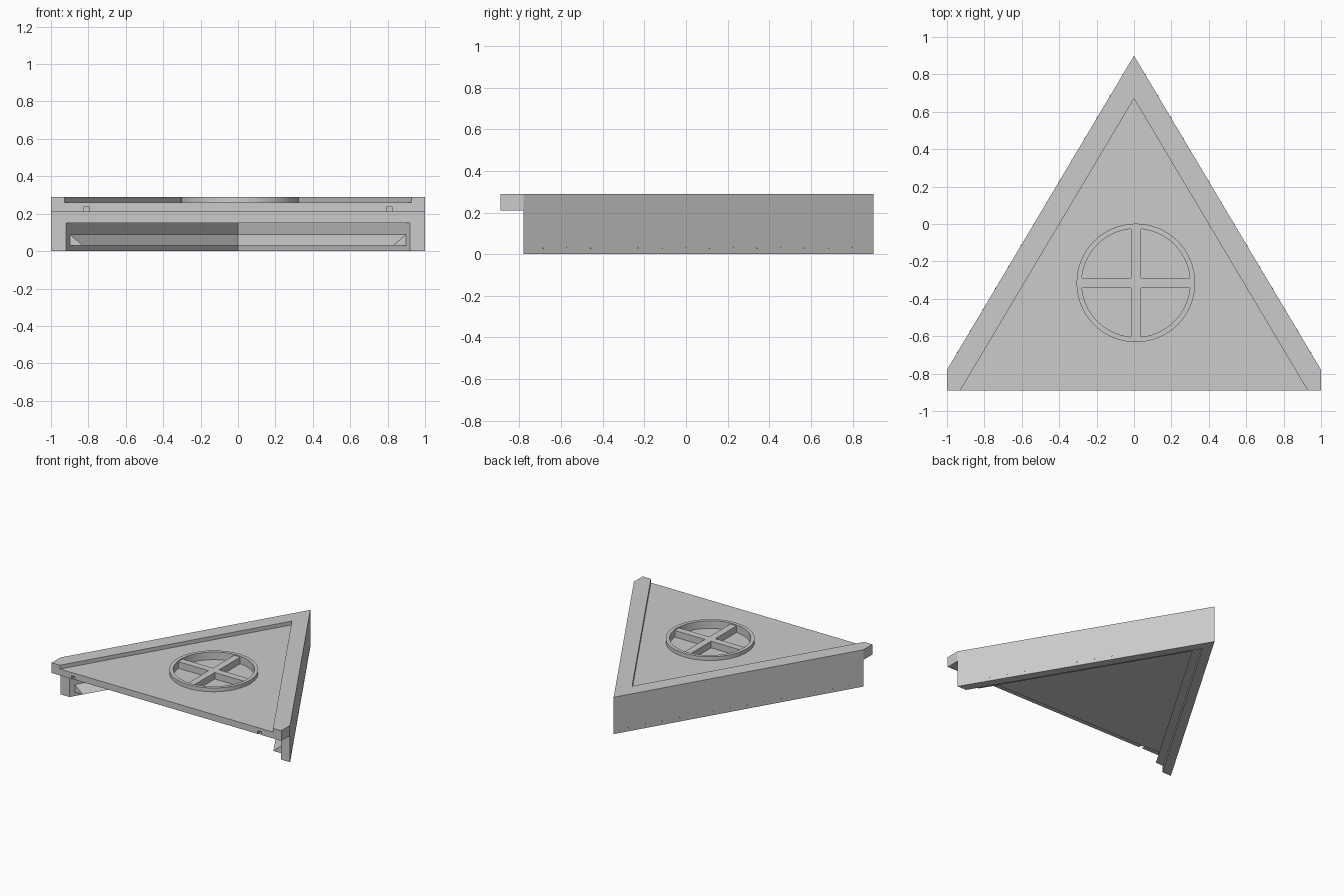
import bpy
import bmesh
from math import radians
from mathutils import Matrix, Vector

cube = bpy.data.objects.get("Cube")
if cube:
    bpy.data.objects.remove(cube, do_unlink=True)

SLOPE = 1.68          # run of the slanted sides, y per x
FRONT, STEP, TIP = -0.89, -0.78, 0.9
TOP = 0.29
CENTRE = (0.01, -0.315)

grey = bpy.data.materials.new("plain grey")
grey.use_nodes = True
grey.diffuse_color = (0.6, 0.6, 0.6, 1)
grey.node_tree.nodes["Principled BSDF"].inputs["Base Color"].default_value = (0.6, 0.6, 0.6, 1)


def make(name, bm):
    bmesh.ops.recalc_face_normals(bm, faces=bm.faces)
    mesh = bpy.data.meshes.new(name)
    bm.to_mesh(mesh)
    bm.free()
    mesh.materials.append(grey)
    obj = bpy.data.objects.new(name, mesh)
    bpy.context.collection.objects.link(obj)
    return obj


def prism(name, outline, z0, z1):
    bm = bmesh.new()
    face = bm.faces.new([bm.verts.new((x, y, z0)) for x, y in outline])
    new = bmesh.ops.extrude_face_region(bm, geom=[face])["geom"]
    bmesh.ops.translate(bm, vec=(0, 0, z1 - z0),
                        verts=[g for g in new if isinstance(g, bmesh.types.BMVert)])
    return make(name, bm)


def box(name, x0, x1, y0, y1, z0, z1):
    return prism(name, [(x0, y0), (x1, y0), (x1, y1), (x0, y1)], z0, z1)


def wedge(name, tip, base, z0, z1):
    half = (tip - base) / SLOPE
    return prism(name, [(-half, base), (half, base), (0, tip)], z0, z1)


def disc(name, radius, z0, z1):
    bm = bmesh.new()
    place = Matrix.Translation((*CENTRE, (z0 + z1) / 2))
    bmesh.ops.create_cone(bm, cap_ends=True, segments=64, radius1=radius,
                          radius2=radius, depth=z1 - z0, matrix=place)
    return make(name, bm)


def select(obj):
    bpy.ops.object.select_all(action="DESELECT")
    obj.select_set(True)
    bpy.context.view_layer.objects.active = obj


def cut(obj, cutter):
    mod = obj.modifiers.new("cut", "BOOLEAN")
    mod.operation, mod.solver, mod.object = "DIFFERENCE", "EXACT", cutter
    select(obj)
    bpy.ops.object.modifier_apply(modifier=mod.name)
    bpy.data.objects.remove(cutter, do_unlink=True)


# Triangular body with hollow underside, front overhang and sunken top panel
body = prism("triangular_body", [(-1, FRONT), (1, FRONT), (1, STEP), (0, TIP), (-1, STEP)], 0, TOP)
cut(body, box("overhang_cutter", -1.2, 1.2, -1.2, STEP, -0.1, 0.21))
cut(body, wedge("underside_cutter", 0.766, -1.0, -0.1, 0.15))
cut(body, wedge("panel_cutter", 0.67, -1.1, 0.26, 0.4))
cut(body, disc("well_cutter", 0.3, 0.23, 0.4))
for side in (-1, 1):
    x = side * 0.81
    cut(body, box("notch_cutter", x - 0.016, x + 0.016, -1, -0.8, 0.1, 0.235))

# Round rim and crossed bars
rim = disc("round_rim", 0.317, 0.225, TOP)
cut(rim, disc("rim_cutter", 0.29, 0.1, 0.4))
select(rim)
bpy.ops.object.shade_smooth_by_angle(angle=radians(30))
cx, cy = CENTRE
box("long_bar", cx - 0.027, cx + 0.027, cy - 0.3, cy + 0.3, 0.225, 0.282)
for side, name in ((-1, "right_bar"), (1, "left_bar")):
    a, b = sorted((cx + side * 0.027, cx + side * 0.3))
    box(name, a, b, cy - 0.027, cy + 0.027, 0.225, 0.282)

# Wedge-shaped rails along the inside of both walls, mitred at the tip
bm = bmesh.new()
section = [(0.905, 0.095), (0.905, 0.03), (0.83, 0.03)]
near = [bm.verts.new((x, -0.745, z)) for x, z in section]
far = [bm.verts.new((0, -0.745 + x * SLOPE, z)) for x, z in section]
bm.faces.new(near)
for i in range(3):
    j = (i + 1) % 3
    bm.faces.new((near[i], near[j], far[j], far[i]))
rails = make("inner_rails", bm)
rails.modifiers.new("mirror", "MIRROR")

# Tiny studs along the lower edge of the outer walls
bm = bmesh.new()
normal = Vector((SLOPE, 1, 0)).normalized()
turn = normal.to_track_quat("Z", "Y").to_matrix().to_4x4()
for i in range(14):
    x = 0.06 + i * 0.068
    spot = Matrix.Translation((x, TIP - x * SLOPE, 0.03))
    bmesh.ops.create_cone(bm, cap_ends=True, segments=8, radius1=0.004,
                          radius2=0.004, depth=0.004, matrix=spot @ turn)
studs = make("wall_studs", bm)
studs.modifiers.new("mirror", "MIRROR")
